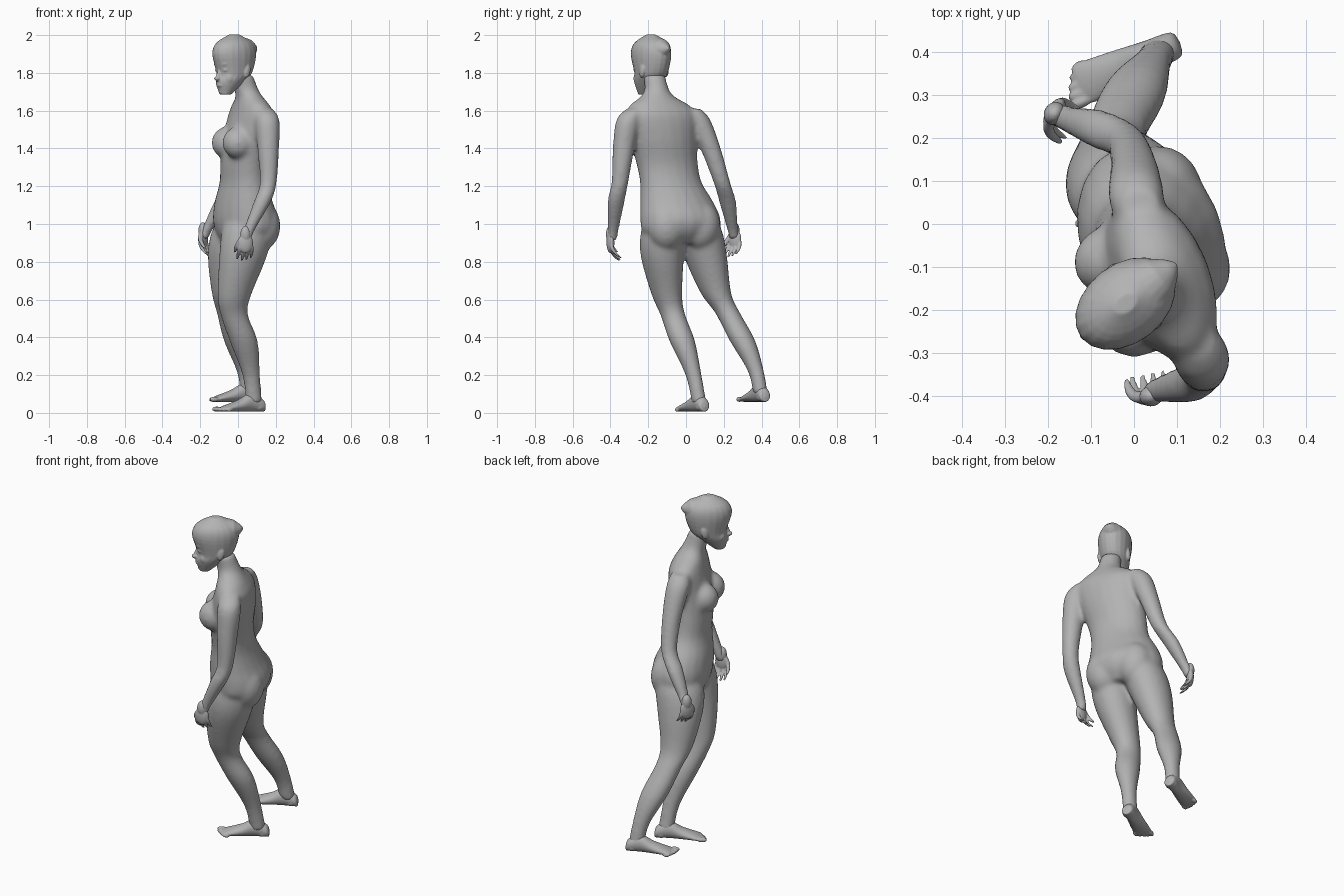
import bpy, bmesh
from math import pi, sin, cos, radians
from mathutils import Matrix, Vector

if "Cube" in bpy.data.objects:
    bpy.data.objects.remove(bpy.data.objects["Cube"], do_unlink=True)

skin = bpy.data.materials.new("grey skin")
skin.use_nodes = True
grey = (0.45, 0.45, 0.45, 1)
skin.diffuse_color = grey
skin.node_tree.nodes["Principled BSDF"].inputs["Base Color"].default_value = grey


def frame(x, y, z, yaw):
    """Local frame: x forward, y to the figure's left, z up."""
    return Matrix.Translation((x, y, z)) @ Matrix.Rotation(pi + radians(yaw), 4, 'Z')


def smooth_rows(rows, steps=4):
    """Rows of ring values with smooth in-between rows added."""
    rows = [Vector(row) for row in rows]
    padded = [rows[0]] + rows + [rows[-1]]
    result = []
    for before, start, end, after in zip(padded, padded[1:], padded[2:], padded[3:]):
        leave, arrive = (end - before) / 2, (after - start) / 2
        for step in range(steps):
            t = step / steps
            ease = t * t * (3 - 2 * t)
            result.append(start.lerp(end, ease)
                          + leave * t * (1 - t) ** 2 - arrive * t * t * (1 - t))
    return result + [rows[-1]]


def loft(bm, rings, sides=20):
    """Closed tube through rings given as (centre, half axis, half axis)."""
    loops = []
    for centre, across, along in rings:
        angles = [2 * pi * k / sides for k in range(sides)]
        loops.append([bm.verts.new(centre + across * cos(a) + along * sin(a)) for a in angles])
    for low, high in zip(loops, loops[1:]):
        for k in range(sides):
            following = (k + 1) % sides
            bm.faces.new((low[k], low[following], high[following], high[k]))
    bm.faces.new(loops[0])
    bm.faces.new(loops[-1])


def column(bm, rows, yaw):
    """Stack of level ovals: x, y, z, half width, half depth."""
    turn = Matrix.Rotation(pi + radians(yaw), 3, 'Z')
    loft(bm, [(Vector((x, y, z)), turn @ Vector((depth, 0, 0)), turn @ Vector((0, width, 0)))
              for x, y, z, width, depth in smooth_rows(rows)])


def limb(bm, rows, slimness=1):
    """Stack of level ovals: x, y, z, half depth, with the width in proportion."""
    column(bm, [(x, y, z, radius * slimness, radius) for x, y, z, radius in rows], 20)


def blob(bm, place, position, size, tilt=0):
    """Ellipsoid in a local frame."""
    matrix = (place @ Matrix.Translation(position) @ Matrix.Rotation(tilt, 4, 'Y')
              @ Matrix.Diagonal((*size, 1)))
    bmesh.ops.create_uvsphere(bm, u_segments=20, v_segments=12, radius=1, matrix=matrix)


def finish(bm, name, voxel, rounds):
    """Fuse the overlapping volumes into one smooth skin."""
    bmesh.ops.recalc_face_normals(bm, faces=bm.faces)
    mesh = bpy.data.meshes.new(name)
    bm.to_mesh(mesh)
    bm.free()
    mesh.materials.append(skin)
    part = bpy.data.objects.new(name, mesh)
    bpy.context.collection.objects.link(part)
    fuse = part.modifiers.new("fuse", 'REMESH')
    fuse.mode = 'VOXEL'
    fuse.voxel_size = voxel
    fuse.use_smooth_shade = True
    soften = part.modifiers.new("soften", 'SMOOTH')
    soften.factor = 0.5
    soften.iterations = rounds


# Torso and neck
body = bmesh.new()
column(body, [
    (.03, -.03, .9, .15, .11), (.04, -.03, .96, .21, .15), (.04, -.03, 1.03, .22, .165),
    (.03, -.05, 1.12, .2, .145), (.03, -.08, 1.22, .17, .12), (.03, -.1, 1.32, .17, .115),
    (.05, -.12, 1.45, .187, .12), (.07, -.13, 1.57, .205, .105), (.067, -.14, 1.63, .165, .085),
    (.06, -.15, 1.67, .1, .07), (.045, -.155, 1.71, .066, .064), (.022, -.168, 1.79, .057, .057)], 22)

# Bust and seat
chest = frame(.04, -.13, 1.43, 22)
hips = frame(.04, -.03, .99, 20)
for side in (-1, 1):
    blob(body, chest, (.068, side * .077, 0), (.09, .082, .087))
    blob(body, hips, (-.055, side * .095, 0), (.1, .105, .13))

# Left and right leg
limb(body, [
    (.05, -.11, 1.05, .11), (.045, -.12, .95, .135), (.025, -.125, .82, .127), (-.02, -.1, .62, .09),
    (-.02, -.07, .52, .074), (.03, -.02, .38, .076), (.07, .04, .2, .048), (.085, .07, .05, .044)], .88)
limb(body, [
    (.02, .05, 1.05, .11), (-.01, .075, .95, .135), (-.035, .105, .82, .127), (-.05, .16, .63, .09),
    (-.04, .22, .53, .074), (0, .3, .38, .076), (.04, .37, .22, .048), (.055, .395, .1, .044)], .88)

# Left and right arm
limb(body, [
    (.14, -.27, 1.61, .045), (.155, -.305, 1.55, .065), (.16, -.33, 1.4, .058),
    (.16, -.35, 1.22, .045), (.13, -.37, 1.12, .046), (.055, -.387, .96, .03), (.045, -.395, .91, .028)])
limb(body, [
    (.015, .035, 1.61, .045), (.005, .065, 1.55, .065), (0, .13, 1.4, .055),
    (-.02, .19, 1.22, .045), (-.08, .22, 1.12, .046), (-.163, .247, .97, .03), (-.185, .255, .92, .028)])
finish(body, "body", .011, 12)

# Skull and jaw: forward shift, height, half width, half depth
head = bmesh.new()
face = frame(-.02, -.185, 1.8, 38)
turn = face.to_3x3()
skull = [(.06, -.115, .03, .03), (.03, -.05, .065, .08), (0, 0, .08, .102),
         (0, .1, .092, .13), (0, .16, .075, .105), (0, .203, .02, .03)]
loft(head, [(face @ Vector((shift, 0, z)), turn @ Vector((depth, 0, 0)), turn @ Vector((0, width, 0)))
            for shift, z, width, depth in smooth_rows(skull)])
# Crown peak: rings narrowing toward the back
loft(head, [(face @ Vector((-back, 0, .11 + back / 8)), turn @ Vector((0, size, 0)), Vector((0, 0, size)))
            for back, size in ((.05, .075), (.1, .055), (.135, .025), (.15, .006))])
# Brow, nose, mouth and chin
blob(head, face, (.088, 0, .047), (.025, .055, .018))
blob(head, face, (.105, 0, -.01), (.012, .011, .04), -.35)
blob(head, face, (.112, 0, -.03), (.02, .017, .012))
blob(head, face, (.096, 0, -.065), (.015, .027, .012))
blob(head, face, (.08, 0, -.1), (.017, .02, .014))
# Eyes, cheeks and ears
for side in (-1, 1):
    blob(head, face, (.082, side * .033, .015), (.017, .018, .011))
    blob(head, face, (.056, side * .036, -.03), (.035, .028, .035))
    blob(head, face, (-.025, side * .08, .01), (.02, .012, .036), -.2)
finish(head, "head", .0045, 5)


def make_hand(name, place, palm_side):
    """Hanging hand: local x toward the thumb, fingers curling toward the palm side."""
    bm = bmesh.new()

    def digit(x, z, lean, curl, length, radius):
        rows = []
        for t in (0, .3, .6, .85, 1):
            tip = place @ Vector((x + lean * t * (2 - t), palm_side * curl * t * t, z - length * t))
            rows.append((*tip, radius * (1 - t ** 4 / 2)))
        limb(bm, rows)

    # Palm and wrist
    blob(bm, place, (0, 0, -.01), (.04, .02, .055))
    blob(bm, place, (0, 0, .035), (.028, .024, .045))
    # Four fingers and the thumb
    for finger, length in enumerate((.075, .085, .08, .07)):
        digit(.03 - .02 * finger, -.02, .006 - .004 * finger, .05, length, .0105)
    digit(.02, .02, .03, .045, .08, .0125)
    finish(bm, name, .004, 2)


make_hand("left_hand", frame(.04, -.4, .91, 10), -1)
make_hand("right_hand", frame(-.185, .257, .93, 60), 1)


def make_foot(name, place, side):
    """Foot with the ankle above the local origin; side is one for left."""
    bm = bmesh.new()
    turn = place.to_3x3()
    # Heel to ball: forward shift, half width, height
    rows = [(-.06, .02, .04), (-.045, .033, .07), (.02, .037, .1),
            (.09, .044, .065), (.17, .05, .035), (.195, .045, .024)]
    loft(bm, [(place @ Vector((shift, 0, height / 2)), turn @ Vector((0, width, 0)),
               turn @ Vector((0, 0, height / 2))) for shift, width, height in smooth_rows(rows)])
    # Toes, largest on the inner side
    for toe in range(5):
        size = .014 - .001 * toe
        position = (.204 - .002 * toe * toe, side * (.02 * toe - .037), size)
        blob(bm, place, position, (2 * size, size, size))
    # Heel pad
    blob(bm, place, (-.025, 0, .025), (.038, .034, .025))
    finish(bm, name, .005, 2)


make_foot("left_foot", frame(.085, .072, .006, 28), 1)
make_foot("right_foot", frame(.05, .397, .058, 23), -1)
